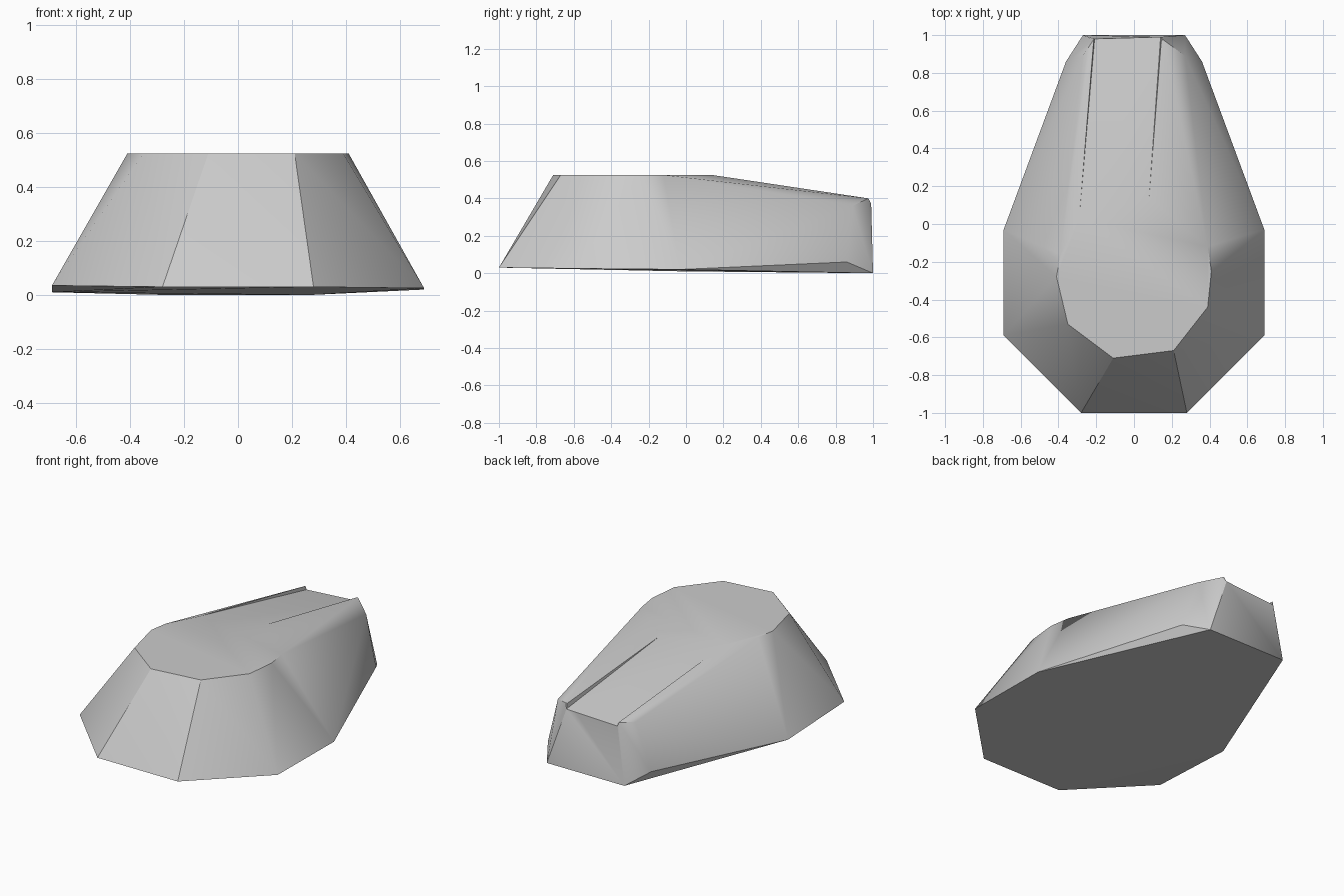
import bpy
import bmesh
import math

cube = bpy.data.objects.get("Cube")
if cube:
    bpy.data.objects.remove(cube, do_unlink=True)


def material(name, colour):
    mat = bpy.data.materials.new(name)
    mat.use_nodes = True
    mat.diffuse_color = colour
    mat.node_tree.nodes["Principled BSDF"].inputs["Base Color"].default_value = colour
    return mat


def hull(name, points):
    """Closed faceted solid wrapped around a few corner points."""
    bm = bmesh.new()
    for p in points:
        bm.verts.new(p)
    result = bmesh.ops.convex_hull(bm, input=bm.verts)
    loose = set(result["geom_interior"]) | set(result["geom_unused"])
    bmesh.ops.delete(bm, geom=[v for v in loose if isinstance(v, bmesh.types.BMVert)],
                     context="VERTS")
    bmesh.ops.dissolve_limit(bm, angle_limit=math.radians(0.5),
                             verts=bm.verts, edges=bm.edges)
    bmesh.ops.recalc_face_normals(bm, faces=bm.faces)
    mesh = bpy.data.meshes.new(name)
    bm.to_mesh(mesh)
    bm.free()
    obj = bpy.data.objects.new(name, mesh)
    bpy.context.collection.objects.link(obj)
    return obj


# Base outline, flat crown, and the sloping back with its two rims
TOP = 0.525
base = [(-0.28, -1, 0.03), (0.28, -1, 0.03), (0.69, -0.59, 0.025), (0.69, -0.03, 0.02),
        (-0.69, -0.59, 0.035), (-0.69, -0.03, 0.01)]
crown = [(x, y, TOP) for x, y in
         [(-0.11, -0.71), (0.21, -0.67), (0.39, -0.44), (0.41, -0.25), (0.39, -0.12),
          (0.08, 0.14), (-0.29, 0.03), (-0.39, -0.16), (-0.41, -0.28), (-0.35, -0.53)]]
tail = [(s * x, y, z) for s in (-1, 1)
        for x, y, z in [(0.27, 1, 0), (0.36, 0.86, 0.06), (0.27, 0.89, 0.36)]]
rims = [(0.155, 0.975, 0.40), (-0.215, 0.975, 0.375),
        (0.14, 0.99, 0.37), (-0.21, 0.98, 0.354)]
rock = hull("rock_body", base + crown + tail + rims)

# Shallow wedge-shaped recess running down the back
recess = hull("recess_cutter", [
    (-0.29, 0.03, TOP), (0.08, 0.14, TOP), (-0.2, 1.08, 0.334), (0.147, 1.08, 0.354),
    (-0.3, 0.03, TOP + 0.1), (0.09, 0.14, TOP + 0.1),
    (-0.24, 1.08, 0.55), (0.187, 1.08, 0.55)])
recess.hide_render = True
cut = rock.modifiers.new("recess", "BOOLEAN")
cut.operation = "DIFFERENCE"
cut.solver = "EXACT"
cut.object = recess

bpy.ops.object.select_all(action="DESELECT")
rock.select_set(True)
bpy.context.view_layer.objects.active = rock
bpy.ops.object.modifier_apply(modifier=cut.name)
bpy.data.objects.remove(recess, do_unlink=True)

rock.data.materials.clear()
rock.data.materials.append(material("stone_grey", (0.6, 0.6, 0.6, 1)))
bpy.ops.object.shade_smooth_by_angle(angle=math.radians(30))
